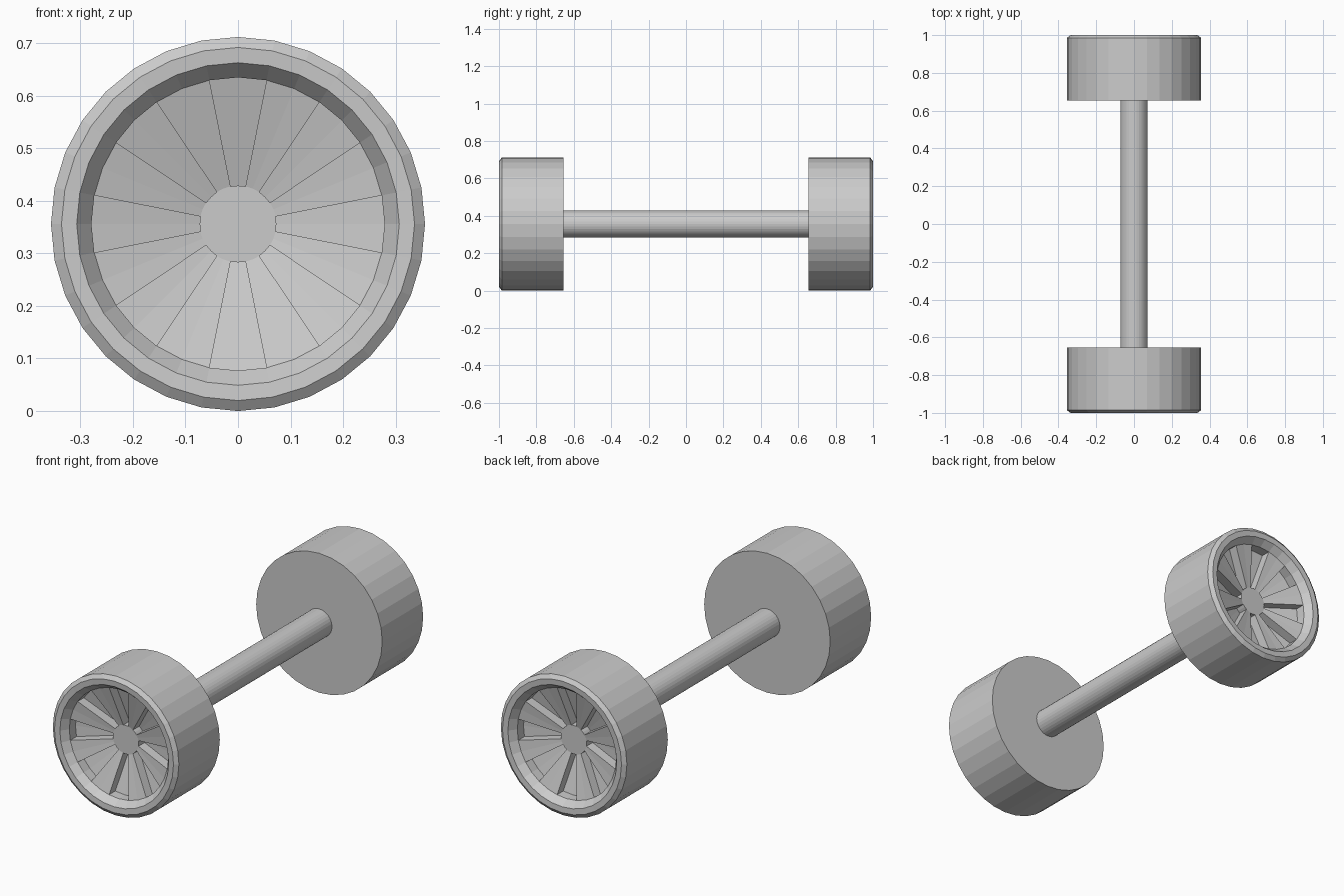
import bpy, bmesh, math

if "Cube" in bpy.data.objects:
    bpy.data.objects.remove(bpy.data.objects["Cube"])

N = 32            # sides of every round part
R = 0.356         # wheel radius, also axle height


def finish(bm, name):
    bmesh.ops.recalc_face_normals(bm, faces=bm.faces[:])
    mesh = bpy.data.meshes.new(name)
    bm.to_mesh(mesh)
    bm.free()
    obj = bpy.data.objects.new(name, mesh)
    bpy.context.collection.objects.link(obj)
    obj.location.z = R
    return obj


def lathe(profile):
    """Spin (radius, y) points round the y axis, cap both ends, return bands of faces."""
    bm = bmesh.new()
    rings = []
    for r, y in profile:
        rings.append([bm.verts.new((r * math.sin(2 * math.pi * i / N), y,
                                    r * math.cos(2 * math.pi * i / N))) for i in range(N)])
    bands = []
    for a, b in zip(rings, rings[1:]):
        bands.append([bm.faces.new((a[i], a[(i + 1) % N], b[(i + 1) % N], b[i]))
                      for i in range(N)])
    bm.faces.new(rings[0])
    bm.faces.new(rings[-1])
    return bm, bands


def wheel(name, side):
    # inner disc, tread, chamfer, rim face, rim wall, dish down to the hub
    profile = [(R, 0.655), (R, 0.985), (0.336, 1.0), (0.307, 0.998),
               (0.279, 0.962), (0.073, 0.905)]
    bm, bands = lathe([(r, y * side) for r, y in profile])
    bmesh.ops.recalc_face_normals(bm, faces=bm.faces[:])
    # eight pockets sunk between the spokes
    pockets = [f for i, f in enumerate(bands[-1]) if i % 4 in (0, 3)]
    out = bmesh.ops.extrude_face_region(bm, geom=pockets)["geom"]
    verts = [g for g in out if isinstance(g, bmesh.types.BMVert)]
    bmesh.ops.translate(bm, verts=verts, vec=(0, -0.05 * side, 0))
    left = [f for f in pockets if f.is_valid]
    if left:
        bmesh.ops.delete(bm, geom=left, context='FACES')
    return finish(bm, name)


wheel("front_wheel", -1)
wheel("back_wheel", 1)

# axle
bm, _ = lathe([(0.072, -0.66), (0.072, 0.66)])
finish(bm, "axle")
